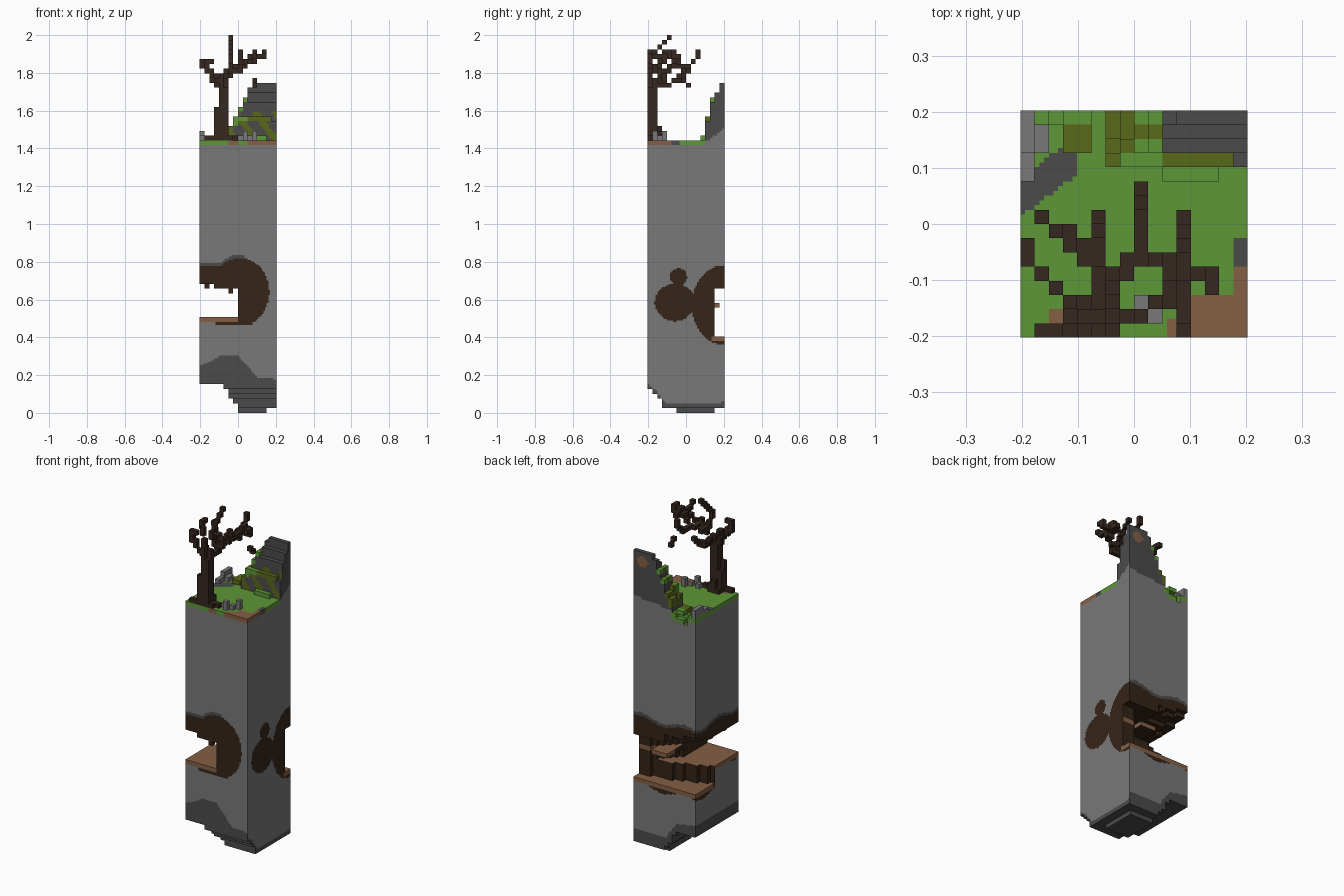
import bpy, bmesh, math, random
from mathutils import Vector

random.seed(4)
if "Cube" in bpy.data.objects:
    bpy.data.objects.remove(bpy.data.objects["Cube"])

C = 2 / 79            # cell size
H = 8 * C             # half width of the pillar
TOP = 57              # ground level in cells

COLOURS = {
    "stone": (0.19, 0.19, 0.19), "dark_stone": (0.07, 0.07, 0.07),
    "grass": (0.11, 0.31, 0.038), "moss": (0.1, 0.138, 0.01),
    "soil": (0.235, 0.115, 0.06), "cave_soil": (0.036, 0.018, 0.009),
    "bark": (0.036, 0.02, 0.014),
}
NAMES = list(COLOURS)
MATS = []
for name, rgb in COLOURS.items():
    m = bpy.data.materials.new(name)
    m.use_nodes = True
    m.diffuse_color = (*rgb, 1)
    bsdf = m.node_tree.nodes["Principled BSDF"]
    bsdf.inputs["Base Color"].default_value = (*rgb, 1)
    bsdf.inputs["Roughness"].default_value = 1
    MATS.append(m)


def lerp(points, t):
    """Piecewise linear profile."""
    for (a, u), (b, v) in zip(points, points[1:]):
        if t <= b:
            return u + (v - u) * max(0, (t - a) / (b - a))
    return points[-1][1]


def centre(cell):
    return Vector(((cell[0] + .5) * C - H, (cell[1] + .5) * C - H, (cell[2] + .5) * C))


def cell_at(p):
    return (math.floor((p[0] + H) / C), math.floor((p[1] + H) / C), math.floor(p[2] / C))


def ellipse(u, v, cu, cv, ru, rv):
    return ((u - cu) / ru) ** 2 + ((v - cv) / rv) ** 2 < 1


def build(name, cells, paint, split=1):
    """Skin a set of cells with quads, coloured by paint(point, normal)."""
    bm, verts = bmesh.new(), {}

    def vert(key):
        if key not in verts:
            verts[key] = bm.verts.new([key[a] * C / split - (H if a < 2 else 0) for a in range(3)])
        return verts[key]

    for cell in cells:
        for axis in range(3):
            for side in (0, 1):
                near = list(cell)
                near[axis] += 2 * side - 1
                if tuple(near) in cells:
                    continue
                u, v = (axis + 1) % 3, (axis + 2) % 3
                normal = Vector((0, 0, 0))
                normal[axis] = 2 * side - 1
                for s in range(split):
                    for t in range(split):
                        base = [n * split for n in cell]
                        base[axis] += side * split
                        base[u] += s
                        base[v] += t
                        ring = []
                        for du, dv in ((0, 0), (1, 0), (1, 1), (0, 1)):
                            k = list(base)
                            k[u] += du
                            k[v] += dv
                            ring.append(vert(tuple(k)))
                        f = bm.faces.new(ring if side else ring[::-1])
                        f.material_index = NAMES.index(paint(f.calc_center_median(), normal))
    mesh = bpy.data.meshes.new(name)
    bm.to_mesh(mesh)
    bm.free()
    for m in MATS:
        mesh.materials.append(m)
    obj = bpy.data.objects.new(name, mesh)
    bpy.context.collection.objects.link(obj)


# Pillar: ragged underside, side cave and back ledge
UNDER_X = [(-.2, .16), (-.08, .14), (-.02, .06), (0, 0), (.12, 0), (.2, .03)]
UNDER_Y = [(-.2, .13), (-.16, .1), (-.12, .04), (-.03, 0), (.12, 0), (.2, .04)]
WALL = [(-.02, -.3), (.01, .02), (.08, .1), (.14, .14), (.2, .15)]
STEP = [(-.2, .03), (-.08, .08), (0, .12), (.2, .15)]


def underside(x, y):
    return max(lerp(UNDER_X, x), lerp(UNDER_Y, y))


def pillar_solid(x, y, z):
    if z < underside(x, y):
        return False
    if y > .17 and -.16 < x < -.08 and z > 1.4:
        return False
    if 0 < x < .1 and y < .18 and 22 * C < z < 23 * C:
        return True
    roof = .67 - (.025 if x > -.12 else 0) + max(0, y - .05) * (.35 if x < 0 else .1)
    roof += .012 * abs(math.sin(40 * x + 25 * y))
    floor = 16 * C if y > lerp(STEP, x) else 20 * C
    return not (floor < z < roof and y > lerp(WALL, x))


def on_cave_patch(p, n):
    x, y, z = p
    if n.y < -.5:
        return (ellipse(x, z, .01, .64, .155, .18) or (x < .02 and .62 < z < .775)
                or (-.12 < x < .08 and .46 < z < .5))
    if n.x > .5:
        return (ellipse(y, z, -.06, .585, .105, .1) or ellipse(y, z, -.04, .72, .045, .045)
                or (abs(y + .04) < .018 and .6 < z < .72)
                or ellipse(y, z, .2, .57, .17, .21))
    wave = .015 * math.sin(22 * (x + y))
    low = .37 if n.y > .5 or y > .02 else .49
    return low + wave < z < .765 + wave


def ground_colour(x, y):
    if x > .1 and y < -.125 or x > .18 and y < -.075 or x > .055 and y < -.17:
        return "soil"
    if -.155 < x < -.125 and -.18 < y < -.15:
        return "soil"
    if x > .175 and y < -.025 or x < -.1 and abs(y - .11 - .75 * (x + .12)) < .035:
        return "dark_stone"
    return "grass"


def pillar_paint(p, n):
    x, y, z = p
    outer = max(abs(x), abs(y)) > H - .001
    if n.z > .5:
        return "soil" if z < 1 else ground_colour(x, y)
    if n.z < -.5:
        return "cave_soil" if z > .45 else "dark_stone"
    if not outer:
        if 22 * C < z < 23 * C and y > .1:
            return "soil"
        return "cave_soil" if .3 < z < 1 else "dark_stone" if z < .3 else "grass"
    # Thin soil edge on the cave floors
    front_edge, back_edge = 19 * C < z < 20 * C, 15 * C < z < 16 * C
    if (n.y < -.5 and x < 0 and front_edge) or (n.y > .5 and back_edge):
        return "soil"
    if n.x < -.5 and (front_edge if y < .03 else back_edge) or n.x > .5 and y > .135 and back_edge:
        return "soil"
    if on_cave_patch(p, n):
        return "cave_soil"
    if n.x < .5 and .7 < z and on_cave_patch(p - Vector((0, 0, .018)), n) and (n.y > -.5 or x < .03):
        return "dark_stone"
    # Turf edge
    if z > (TOP - 1) * C:
        if n.y < -.5:
            return "soil" if -.05 < x < 0 or x > .05 else "grass"
        if n.x > .5:
            return "soil" if y < -.08 else "dark_stone" if y < -.03 else "grass" if y < .1 else "stone"
        return "stone" if n.y > .5 and x > -.03 else "grass"
    # Dark lower rim
    if n.y < -.5:
        rim = lerp([(-.2, .25), (-.15, .27), (-.09, .305), (0, .305), (.1, .19), (.2, .18)], x)
    else:
        rim = underside(x, y) + (.02 if n.x > .5 else .06)
    return "dark_stone" if z < rim else "stone"


grid = [(i, j, k) for i in range(16) for j in range(16) for k in range(70)]
pillar = {c for c in grid if c[2] < TOP and pillar_solid(*centre(c))}
build("pillar", pillar, pillar_paint, 3)

# Rock outcrop in the back corner
RISE_Y = [(.07, 1.42), (.095, 1.46), (.115, 1.54), (.14, 1.64), (.165, 1.7), (.19, 1.76)]
RISE_X = [(-.06, 1.43), (-.03, 1.48), (.02, 1.6), (.05, 1.68), (.08, 1.76), (.2, 1.745)]


def rock_paint(p, n):
    x, y, z = p
    if n.x > .5 and z < 1.43 + (y - .1) * .75:
        return "stone"
    if n.y > .5 and ellipse(x, z, .14, 1.69, .035, .03):
        return "soil"
    if n.y > .5 and z < 1.46 + .1 * x:
        return "stone"
    if n.y < -.5 and z < 1.6 and math.sin(60 * x + 45 * z) > .3:
        return "moss"
    return "dark_stone"


rock = {c for c in grid if c[2] >= TOP
        and centre(c).z < min(lerp(RISE_Y, centre(c).y), lerp(RISE_X, centre(c).x))}
build("rock_outcrop", rock, rock_paint, 2)

# Moss and turf clumps spread over the outcrop and the back edge
moss, tufts = set(), set()
for i in range(3, 15):
    for j in range(11, 16):
        x, y, _ = centre((i, j, 0))
        height = max([c[2] + 1 for c in rock if c[:2] == (i, j)], default=TOP)
        cell = (i, j, height)
        if x > .04:
            if .1 < y < .13 and x < .18:
                moss.add(cell)
            elif y < .1 and (x < .15 or height > TOP):
                tufts.add(cell)
        elif x > -.05 and y > .1:
            bushy = ellipse(x, y, -.04, .16, .045, .05) or ellipse(x, y, .03, .165, .035, .02)
            (moss if bushy else tufts).add(cell)
            if x < 0 and random.random() < .4:
                (moss if bushy else tufts).add((i, j, height + 1))
        elif x < -.05 and y > .13 and random.random() < .5:
            (moss if y < .18 else tufts).add(cell)
        elif height > TOP:
            tufts.add(cell)
for i in (3, 4, 5):
    tufts.add((i, 15, TOP - 2))
build("moss_clumps", moss, lambda p, n: "moss")
build("turf_tufts", tufts, lambda p, n: "grass")

# Loose stones on the ground
stones = set()
for x, y, tall in [(.04, -.165, 2), (.015, -.14, 1), (.065, -.14, 1), (.09, -.115, 2),
                   (-.19, .09, 1), (-.19, .115, 1), (-.19, .14, 2), (-.19, .165, 2),
                   (-.19, .19, 2), (-.165, .14, 1), (-.165, .165, 1)]:
    for k in range(tall):
        stones.add(cell_at((x, y, (TOP + k + .5) * C)))
build("loose_stones", stones, lambda p, n: "stone")

# Tree: a blocky trunk, roots and branches traced along paths
tree = set()


def trace(*points):
    for a, b in zip(points, points[1:]):
        a, b = Vector(a), Vector(b)
        steps = max(1, math.ceil((b - a).length / (C * .9)))
        for s in range(steps + 1):
            tree.add(cell_at(a.lerp(b, s / steps)))


for x, y, top in [(-.115, -.19, 1.6), (-.09, -.19, 1.78), (-.09, -.165, 1.76),
                  (-.065, -.19, 1.72), (-.065, -.165, 1.74), (-.115, -.165, 1.55),
                  (-.09, -.14, 1.5), (-.065, -.14, 1.48)]:
    trace((x, y, 1.455), (x, y, top))
for x, y in [(-.165, -.19), (-.14, -.19), (-.04, -.19), (-.04, -.165), (-.015, -.165), (-.115, -.14)]:
    trace((x, y, 1.455), (x, y, 1.456))
trace((-.09, -.18, 1.73), (-.115, -.14, 1.75), (-.14, -.115, 1.78), (-.165, -.09, 1.82), (-.19, -.04, 1.86))
trace((-.09, -.19, 1.75), (-.14, -.19, 1.78), (-.165, -.19, 1.84), (-.14, -.19, 1.87))
trace((-.07, -.17, 1.72), (-.04, -.14, 1.8), (-.04, -.19, 1.88), (-.04, -.14, 1.93), (-.04, -.09, 1.985))
trace((-.04, -.14, 1.8), (-.04, -.09, 1.82), (.01, -.065, 1.84), (.06, -.065, 1.88), (.09, -.09, 1.9),
      (.115, -.09, 1.88), (.14, -.09, 1.91), (.14, -.115, 1.91))
trace((-.04, -.17, 1.8), (.01, -.165, 1.82), (.04, -.14, 1.84), (.065, -.115, 1.86), (.09, -.09, 1.88))
trace((.09, -.09, 1.9), (.09, -.14, 1.88), (.09, -.19, 1.9))
trace((.01, -.065, 1.83), (.01, 0, 1.83), (.01, .04, 1.87), (.01, .065, 1.905))
trace((-.07, -.15, 1.73), (-.065, -.065, 1.75), (-.09, -.04, 1.77), (-.115, -.015, 1.79), (-.165, .01, 1.84))
trace((-.065, -.04, 1.76), (-.065, .01, 1.8))
trace((.09, -.065, 1.9), (.09, -.04, 1.88))
trace((.09, -.015, 1.76), (.09, .01, 1.745))
build("tree", tree, lambda p, n: "bark")
